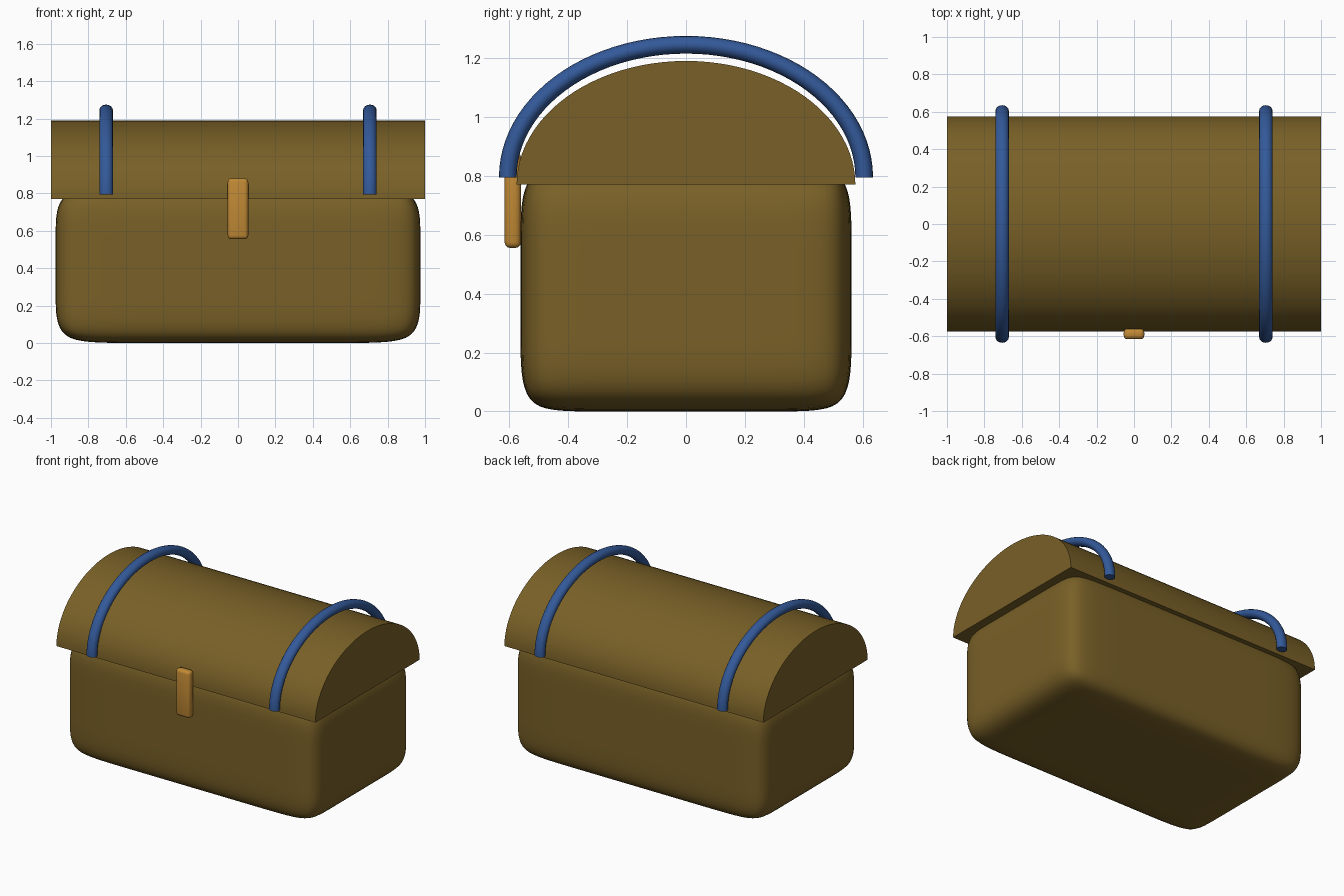
import bpy, bmesh, math

if "Cube" in bpy.data.objects:
    bpy.data.objects.remove(bpy.data.objects["Cube"])


def material(name, rgb):
    m = bpy.data.materials.new(name)
    m.diffuse_color = (*rgb, 1)
    m.use_nodes = True
    m.node_tree.nodes["Principled BSDF"].inputs["Base Color"].default_value = m.diffuse_color
    return m


BROWN = material("brown", (0.19, 0.117, 0.02))
BLUE = material("blue", (0.033, 0.1, 0.32))
GOLD = material("gold", (0.53, 0.25, 0.035))


def make_object(name, bm, mat, angle=40):
    bmesh.ops.recalc_face_normals(bm, faces=bm.faces)
    me = bpy.data.meshes.new(name)
    bm.to_mesh(me)
    bm.free()
    me.materials.append(mat)
    ob = bpy.data.objects.new(name, me)
    bpy.context.collection.objects.link(ob)
    bpy.ops.object.select_all(action='DESELECT')
    ob.select_set(True)
    bpy.context.view_layer.objects.active = ob
    bpy.ops.object.shade_smooth_by_angle(angle=math.radians(angle))
    return ob


def box(half, centre):
    bm = bmesh.new()
    bmesh.ops.create_cube(bm, size=2)
    for v in bm.verts:
        v.co = [c + h * p for c, h, p in zip(centre, half, v.co)]
    return bm


# Soft-cornered body: box with support loops, subdivided
half, centre, loop = (0.975, 0.562, 0.415), (0, 0, 0.415), (0.33, 0.2, 0.25)
bm = box(half, centre)
for axis in range(3):
    for side in (-1, 1):
        co, no = [0, 0, 0], [0, 0, 0]
        co[axis] = centre[axis] + side * (half[axis] - loop[axis])
        no[axis] = 1
        bmesh.ops.bisect_plane(bm, geom=bm.verts[:] + bm.edges[:] + bm.faces[:],
                               plane_co=co, plane_no=no)
body = make_object("body", bm, BROWN, 180)
body.modifiers.new("round", 'SUBSURF').levels = 3
body.modifiers["round"].render_levels = 3

# Domed lid: half-ellipse profile extruded along x
bm = bmesh.new()
N = 48
profile = [bm.verts.new((-1, 0.575 * math.cos(math.pi * i / N),
                         0.77 + 0.42 * math.sin(math.pi * i / N))) for i in range(N + 1)]
face = bm.faces.new(profile)
ext = bmesh.ops.extrude_face_region(bm, geom=[face])
for v in ext["geom"]:
    if isinstance(v, bmesh.types.BMVert):
        v.co.x = 1
make_object("lid", bm, BROWN)

# Two arched straps: round section swept along a half ellipse
for label, x in (("left", -0.705), ("right", 0.705)):
    bm = bmesh.new()
    rings = []
    for i in range(N + 1):
        t = math.pi * i / N
        c, s = math.cos(t), math.sin(t)
        n = math.hypot(0.45 * c, 0.605 * s)
        ny, nz = 0.45 * c / n, 0.605 * s / n
        ring = []
        for k in range(16):
            a = math.tau * k / 16
            r = 0.03 * math.cos(a)
            ring.append(bm.verts.new((x + 0.036 * math.sin(a),
                                      0.605 * c + r * ny, 0.795 + 0.45 * s + r * nz)))
        rings.append(ring)
    for a, b in zip(rings, rings[1:]):
        for k in range(16):
            j = (k + 1) % 16
            bm.faces.new((a[k], a[j], b[j], b[k]))
    bm.faces.new(rings[0])
    bm.faces.new(rings[-1])
    make_object(label + "_strap", bm, BLUE)

# Clasp plate on the front
bm = box((0.055, 0.028, 0.163), (0, -0.588, 0.718))
bmesh.ops.bevel(bm, geom=bm.edges[:], offset=0.02, segments=3, profile=0.5, affect='EDGES')
make_object("clasp", bm, GOLD)
